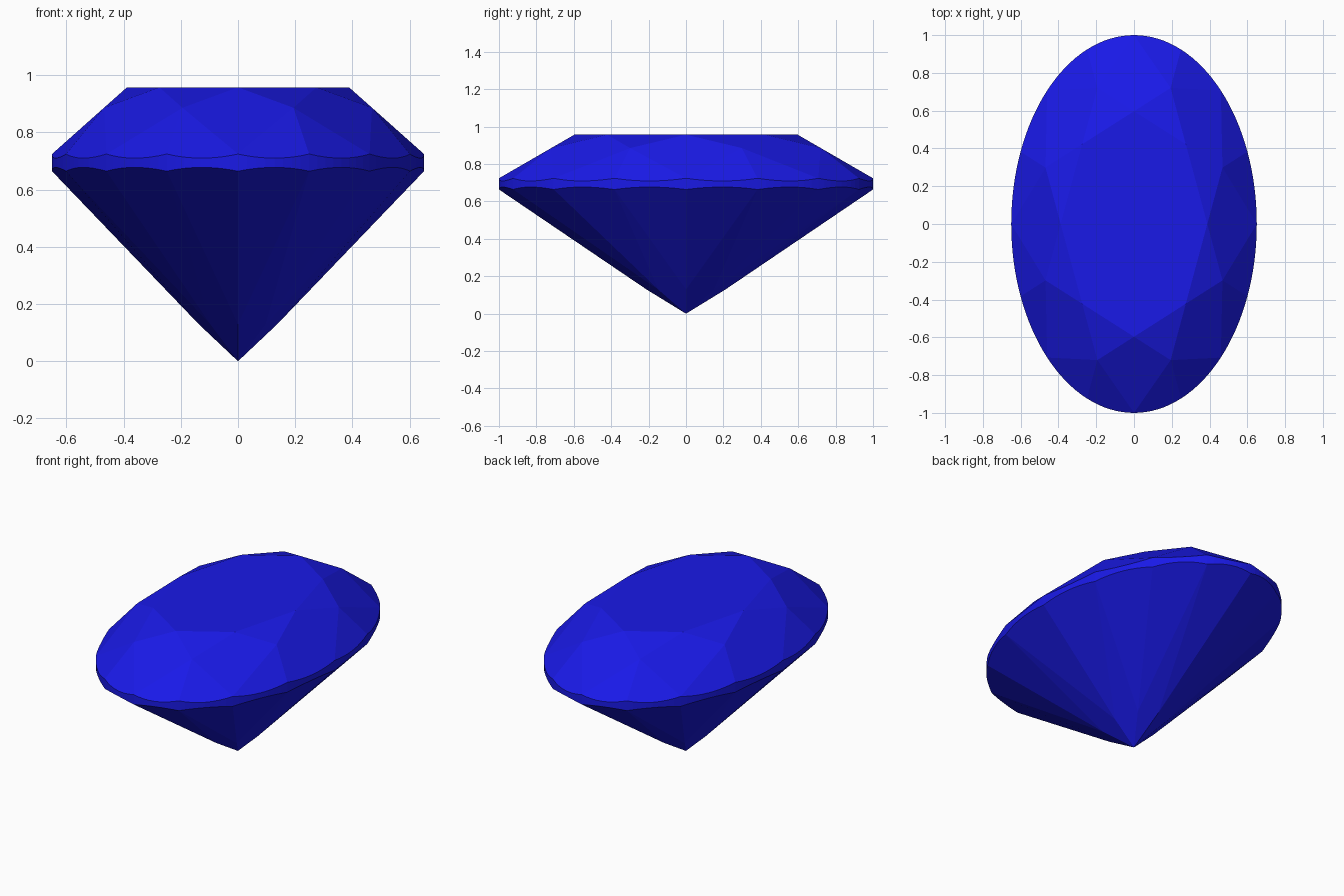
import bpy, bmesh
from math import pi, cos, sin

if "Cube" in bpy.data.objects:
    bpy.data.objects.remove(bpy.data.objects["Cube"])

# Proportions on a unit circle; x is squeezed to make the oval
SX = 0.65
R_TABLE, Z_TABLE = 0.597, 0.957
Z_TOP, Z_BOT = 0.724, 0.664      # girdle edges at the facet ridges
R_STAR, R_LOW = 0.78, 0.21
STEP = 8                         # girdle segments per girdle facet
N = 16 * STEP
H = pi / 8                       # 22.5 degrees

bm = bmesh.new()


def vert(r, a, z):
    return bm.verts.new((r * cos(a) * SX, r * sin(a), z))


def face(*vs):
    return bm.faces.new(vs)


# Heights that keep the four-sided facets planar
z_star = Z_TOP + (Z_TABLE - Z_TOP) / (1 - R_TABLE) * (1 - R_STAR * cos(H))
z_low = Z_BOT * R_LOW * cos(H)

# Slopes of the girdle facets give the scalloped girdle edges
c = cos(H / 2)
s_top = (z_star - Z_TOP) / (c - R_STAR * c)
s_bot = (Z_BOT - z_low) / (c - R_LOW * c)

table = [vert(R_TABLE, 2 * H * k, Z_TABLE) for k in range(8)]
star = [vert(R_STAR, 2 * H * k + H, z_star) for k in range(8)]
low = [vert(R_LOW, 2 * H * k, z_low) for k in range(8)]
culet = vert(0, 0, 0)
top, bot = [], []
for i in range(N):
    a = 2 * pi * i / N
    dip = cos(a % H - H / 2) - c
    top.append(vert(1, a, Z_TOP - s_top * dip))
    bot.append(vert(1, a, Z_BOT + s_bot * dip))


def arc(ring, start):
    return [ring[(start + j) % N] for j in range(STEP + 1)]


face(*table)
for k in range(8):
    n = (k + 1) % 8
    m = 2 * STEP * k
    # crown: star, kite and upper girdle facets
    face(table[k], star[k], table[n])
    face(table[k], star[k - 1], top[m], star[k])
    face(star[k], *arc(top, m))
    face(star[k], *arc(top, m + STEP))
    # pavilion: lower girdle facets and mains
    face(low[k], *arc(bot, m))
    face(low[k], *arc(bot, m - STEP))
    face(culet, low[k], bot[m + STEP], low[n])

# girdle band
for i in range(N):
    j = (i + 1) % N
    face(top[i], top[j], bot[j], bot[i])

bmesh.ops.recalc_face_normals(bm, faces=bm.faces[:])
mesh = bpy.data.meshes.new("oval_gem")
bm.to_mesh(mesh)
bm.free()

gem = bpy.data.objects.new("oval_gem", mesh)
bpy.context.collection.objects.link(gem)
mat = bpy.data.materials.new("blue_gem")
mat.diffuse_color = (0.01, 0.01, 0.8, 1)
mat.use_nodes = True
mat.node_tree.nodes["Principled BSDF"].inputs["Base Color"].default_value = mat.diffuse_color
mesh.materials.append(mat)
